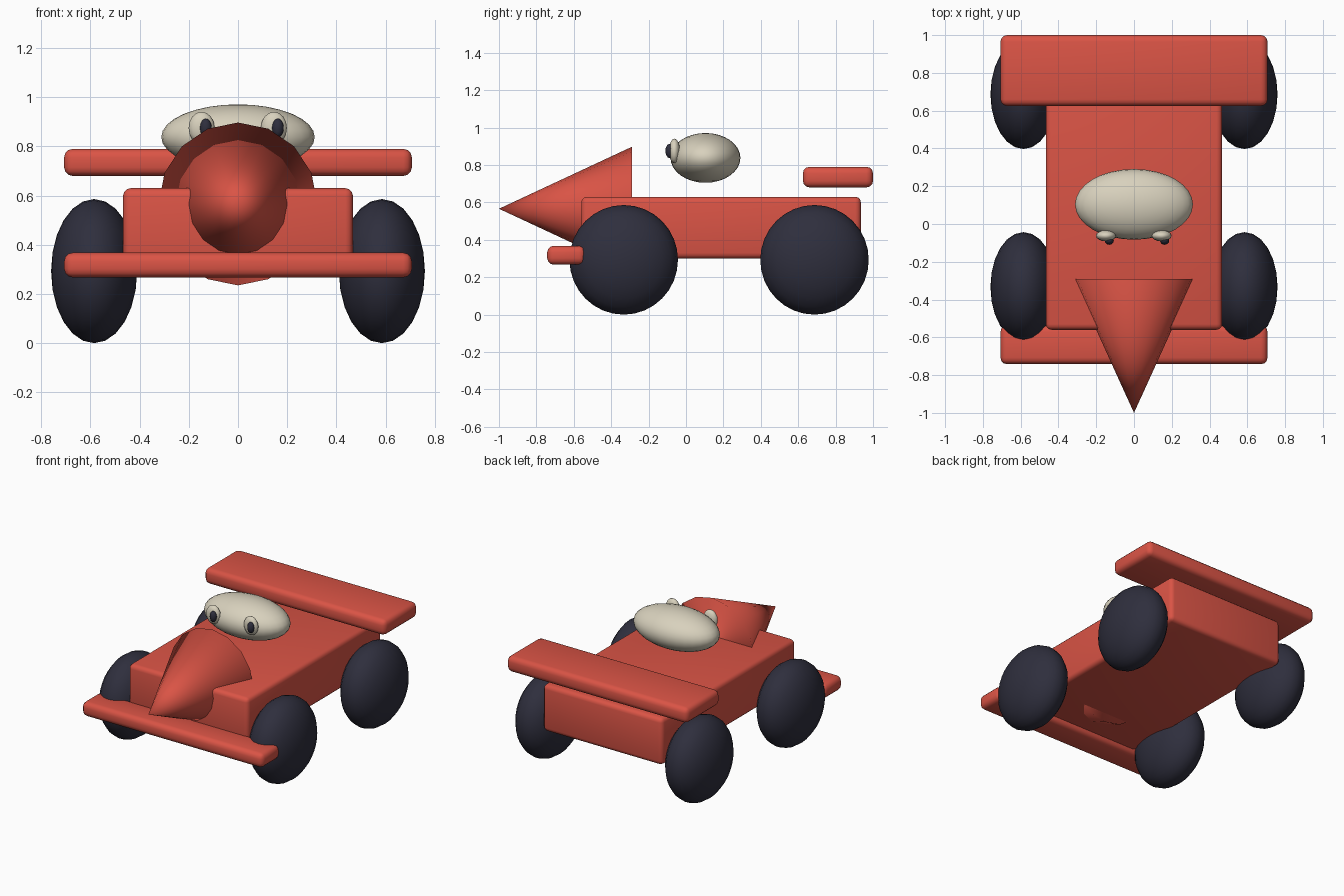
import bpy
from math import pi

if "Cube" in bpy.data.objects:
    bpy.data.objects.remove(bpy.data.objects["Cube"])


def material(name, rgb):
    m = bpy.data.materials.new(name)
    m.diffuse_color = (*rgb, 1.0)
    m.use_nodes = True
    m.node_tree.nodes["Principled BSDF"].inputs["Base Color"].default_value = m.diffuse_color
    return m


RED = material("body_red", (0.70, 0.088, 0.06))
DARK = material("tyre_dark", (0.028, 0.028, 0.047))
CREAM = material("cream", (0.69, 0.64, 0.51))


def finish(name, mat):
    ob = bpy.context.object
    ob.name = name
    ob.data.materials.append(mat)
    return ob


def rounded_box(name, lo, hi, bevel, mat):
    """Box between two corners with rounded edges."""
    centre = [(a + b) / 2 for a, b in zip(lo, hi)]
    bpy.ops.mesh.primitive_cube_add(size=1, location=centre)
    ob = finish(name, mat)
    ob.scale = [b - a for a, b in zip(lo, hi)]
    bpy.ops.object.transform_apply(location=False, rotation=False, scale=True)
    mod = ob.modifiers.new("rounding", 'BEVEL')
    mod.width = bevel
    mod.segments = 3
    bpy.ops.object.modifier_apply(modifier=mod.name)
    bpy.ops.object.shade_smooth_by_angle()


def ellipsoid(name, centre, radii, mat, segments=32, rings=16, rotation=(0, 0, 0)):
    """Smooth sphere stretched along the world axes."""
    bpy.ops.mesh.primitive_uv_sphere_add(
        segments=segments, ring_count=rings, radius=1, rotation=rotation)
    ob = finish(name, mat)
    bpy.ops.object.transform_apply(location=False, rotation=True, scale=False)
    ob.scale = radii
    bpy.ops.object.transform_apply(location=False, rotation=False, scale=True)
    ob.location = centre
    bpy.ops.object.shade_smooth()


# Chassis and the two wings
rounded_box("chassis", (-0.467, -0.56, 0.30), (0.467, 0.935, 0.63), 0.03, RED)
rounded_box("front_wing", (-0.707, -0.742, 0.267), (0.707, -0.536, 0.368), 0.035, RED)
rounded_box("rear_wing", (-0.707, 0.625, 0.68), (0.707, 1.0, 0.79), 0.035, RED)

# Nose cone, smooth all over including its base
bpy.ops.mesh.primitive_cone_add(vertices=16, radius1=1, depth=0.71,
                                location=(0, -0.645, 0.566), rotation=(pi / 2, 0, 0))
nose = finish("nose_cone", RED)
nose.scale = (0.323, 0.331, 1)
bpy.ops.object.shade_smooth()

# Wheels with the axle along x
for end, y in (("front", -0.333), ("rear", 0.687)):
    for side, s in (("left", -1), ("right", 1)):
        ellipsoid(f"{end}_{side}_wheel", (s * 0.585, y, 0.293), (0.175, 0.29, 0.293),
                  DARK, segments=32, rings=12, rotation=(0, pi / 2, 0))

# Driver's head, eyes and pupils
ellipsoid("head", (0, 0.104, 0.838), (0.312, 0.187, 0.133), CREAM)
for side, x, px in (("left", -0.148, -0.131), ("right", 0.146, 0.162)):
    ellipsoid(f"{side}_eye", (x, -0.062, 0.875), (0.053, 0.03, 0.066), CREAM,
              segments=16, rings=8)
    ellipsoid(f"{side}_pupil", (px, -0.088, 0.875), (0.024, 0.022, 0.038), DARK,
              segments=16, rings=8)
